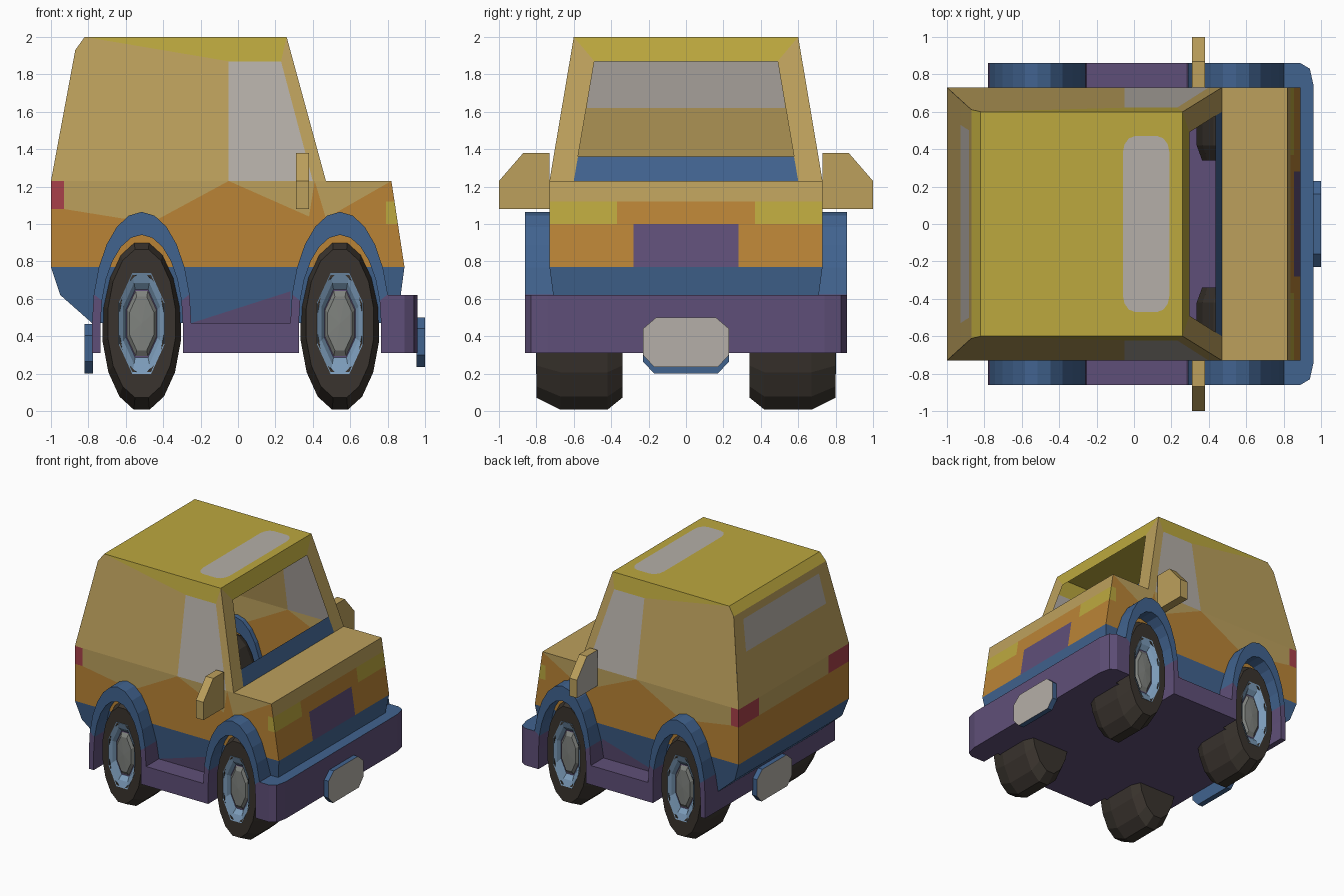
import bpy, bmesh
from math import sin, cos, pi
from mathutils import Vector

if "Cube" in bpy.data.objects:
    bpy.data.objects.remove(bpy.data.objects["Cube"])

COLORS = dict(tan="BCA05C", orange="BA8436", yellow="BCA83E", blue="41638F", purple="5F4F78",
              glass="B5AFA8", red="A8404A", tyre="3A342E", rim="7C9CBA", grey="7F827E")
MIRROR = (1, -1)
parts = {}          # name -> list of (points, colour)


def material(key):
    if key in bpy.data.materials:
        return bpy.data.materials[key]
    rgb = [int(COLORS[key][i:i + 2], 16) / 255 for i in (0, 2, 4)]
    mat = bpy.data.materials.new(key)
    mat.diffuse_color = [((c + 0.055) / 1.055) ** 2.4 for c in rgb] + [1]
    mat.use_nodes = True
    mat.node_tree.nodes["Principled BSDF"].inputs["Base Color"].default_value = mat.diffuse_color
    return mat


def add(name, pts, col):
    parts.setdefault(name, []).append((pts, col))


def finish(name, center=None):
    """Turn the collected faces into an object; orient from a centre or by closed volume."""
    bm = bmesh.new()
    used = []
    for pts, col in parts.pop(name):
        if col not in used:
            used.append(col)
        pts = [Vector(p) for p in pts]
        f = bm.faces.new([bm.verts.new(p) for p in pts])
        f.material_index = used.index(col)
        f.normal_update()
        if center and f.normal.dot(f.calc_center_median() - Vector(center)) < 0:
            f.normal_flip()
    bmesh.ops.remove_doubles(bm, verts=bm.verts, dist=0.0004)
    if not center:
        bmesh.ops.recalc_face_normals(bm, faces=bm.faces)
    me = bpy.data.meshes.new(name)
    bm.to_mesh(me)
    bm.free()
    for col in used:
        me.materials.append(material(col))
    bpy.context.collection.objects.link(bpy.data.objects.new(name, me))


def prism(name, outline, a, b, to3d, caps, side):
    """Extrude a 2D outline from a to b; side is a colour or a function of the edge midpoint."""
    add(name, [to3d(p, a) for p in outline], caps[0])
    add(name, [to3d(p, b) for p in outline], caps[1])
    for p, q in zip(outline, outline[1:] + outline[:1]):
        add(name, [to3d(p, a), to3d(q, a), to3d(q, b), to3d(p, b)], side)


def half_width(z):
    if z > 1.23:
        return 0.73 - 0.13 * (z - 1.23) / 0.77
    return 0.73 if z >= 0.77 else 0.73 - 0.04 * (0.77 - z) / 0.3


def side(name, pts, col, off=0):
    for s in MIRROR:
        add(name, [(x, s * (half_width(z) + off), z) for x, z in pts], col)


def across(name, p, q, col, inner=None, mid=None):
    """Strip across the car between two profile points, optionally with a middle panel."""
    (x0, z0), (x1, z1) = p, q
    w0, w1 = half_width(z0), half_width(z1)
    if inner is None:
        add(name, [(x0, -w0, z0), (x0, w0, z0), (x1, w1, z1), (x1, -w1, z1)], col)
        return
    i0, i1 = inner
    for s in MIRROR:
        add(name, [(x0, s * i0, z0), (x0, s * w0, z0), (x1, s * w1, z1), (x1, s * i1, z1)], col)
    add(name, [(x0, -i0, z0), (x0, i0, z0), (x1, i1, z1), (x1, -i1, z1)], mid)


# Body sides: lower panels, tail lamps, headlamp corners and skirt
B = "body_shell"
side(B, [(-1, .77), (.89, .77), (.855, 1), (.79, 1), (.79, 1.12), (.837, 1.12), (.82, 1.23),
         (.47, 1.03), (.41, 1.23), (.38, 1.04), (-.05, 1.23), (-.42, 1.03), (-.62, 1.03),
         (-.93, 1.08), (-1, 1.08)], "orange")
side(B, [(-.93, 1.08), (-.62, 1.03), (-.42, 1.03), (-.05, 1.23), (-.93, 1.23)], "tan")
side(B, [(-.05, 1.23), (.38, 1.04), (.41, 1.23)], "tan")
side(B, [(.41, 1.23), (.47, 1.03), (.82, 1.23)], "tan")
side(B, [(-1, 1.08), (-.93, 1.08), (-.93, 1.23), (-1, 1.23)], "red")
side(B, [(.79, 1), (.855, 1), (.837, 1.12), (.79, 1.12)], "yellow")
side(B, [(-1, .77), (-.95, .62), (-.78, .47), (.81, .47), (.87, .62), (.89, .77)], "blue")
side(B, [(.28, .47), (.28, .64), (-.25, .47)], "purple", 0.002)

# Cabin sides with windows
side(B, [(-1, 1.23), (-.05, 1.23), (-.05, 1.87), (-.82, 2), (-.87, 1.93)], "tan")
side(B, [(-.82, 2), (-.05, 1.87), (.23, 1.87), (.26, 2)], "yellow")
side(B, [(-.05, 1.23), (.40, 1.23), (.23, 1.87), (-.05, 1.87)], "glass")
side(B, [(.40, 1.23), (.47, 1.23), (.26, 2), (.23, 1.87)], "tan")

# Nose, grille, headlamps and hood
across(B, (.87, .62), (.89, .77), "blue")
across(B, (.89, .77), (.855, 1), "orange", (.28, .28), "purple")
across(B, (.855, 1), (.837, 1.12), "yellow", (.37, .37), "orange")
across(B, (.837, 1.12), (.82, 1.23), "tan")
across(B, (.82, 1.23), (.47, 1.23), "tan")

# Roof and tail, from top to bottom
across(B, (.26, 2), (-.82, 2), "yellow")
across(B, (-.82, 2), (-.87, 1.93), "yellow")
across(B, (-.87, 1.93), (-.881, 1.87), "tan")
across(B, (-.881, 1.87), (-.928, 1.62), "tan", (.50, .53), "glass")
across(B, (-.928, 1.62), (-1, 1.23), "tan")
across(B, (-1, 1.23), (-1, 1.08), "red", (.46, .46), "tan")
across(B, (-1, 1.08), (-1, .77), "orange")
across(B, (-1, .77), (-.95, .62), "blue")
across(B, (-.95, .62), (-.78, .47), "blue")


# Open windscreen frame and blue cowl strip
def screen(y, z):
    return (.47 - .21 * (z - 1.23) / .77, y, z)


for s in MIRROR:
    add(B, [screen(s * y, z) for y, z in ((.73, 1.23), (.6, 1.23), (.49, 1.87), (.6, 2))], "tan")
add(B, [screen(y, z) for y, z in ((-.6, 2), (.6, 2), (.49, 1.87), (-.49, 1.87))], "yellow")
add(B, [screen(y, z) for y, z in ((-.6, 1.23), (.6, 1.23), (.578, 1.36), (-.578, 1.36))], "blue")
finish(B, (-.1, 0, .95))

# Sunroof with rounded ends
corner = [(.065 + sx * (.06 + .065 * cos(t)), sy * (.38 + .09 * sin(t)))
          for sx, sy, ts in ((1, 1, (0, 1, 2, 3)), (-1, 1, (3, 2, 1, 0)),
                             (-1, -1, (0, 1, 2, 3)), (1, -1, (3, 2, 1, 0)))
          for t in [k * pi / 6 for k in ts]]
add("sunroof", [(x, y, 2.002) for x, y in corner], "glass")
finish("sunroof", (0, 0, 1))

# Floor with rear panel
add("floor", [(-.78, -.7, .31), (.81, -.7, .31), (.81, .7, .31), (-.78, .7, .31)], "purple")
add("floor", [(-.78, -.86, .31), (-.78, .86, .31), (-.78, .86, .47), (-.78, -.86, .47)], "purple")
finish("floor", (0, 0, .4))

# Front bumper
bumper = [(.8, .86), (.89, .86), (.94, .83), (.96, .74), (.96, -.74), (.94, -.83), (.89, -.86), (.8, -.86)]
prism("front_bumper", bumper, .31, .62, lambda p, z: (p[0], p[1], z), ("purple", "blue"), "purple")
finish("front_bumper")

# Sills, wheel arches and wheels
AXLES = (("rear", -.515), ("front", .545))
for s, hand in zip(MIRROR, ("left", "right")):
    name = hand + "_sill"
    prism(name, [(-.26, .31), (.29, .31), (.29, .47), (-.26, .47)], s * .69, s * .86,
          lambda p, y: (p[0], y, p[1]), ("purple", "purple"), "purple")
    finish(name)

    for axle, cx in AXLES:
        name = f"{axle}_{hand}_arch"
        angles = [k * pi / 12 for k in range(13)]
        outer = [(.265, .31)] + [(.265 * cos(t), .47 + .595 * sin(t)) for t in angles] + [(-.265, .31)]
        inner = [(.22, .31)] + [(.22 * cos(t), .467 + .475 * sin(t)) for t in angles] + [(-.22, .31)]
        for i in range(len(outer) - 1):
            o, p, q, r = [(cx + x, z) for x, z in (outer[i], outer[i + 1], inner[i + 1], inner[i])]
            col = "blue" if (o[1] + p[1]) / 2 > .55 else "purple"
            for a, b, c, d in ((o, p, q, r),):
                add(name, [(v[0], s * .86, v[1]) for v in (a, b, c, d)], col)
                add(name, [(v[0], s * .69, v[1]) for v in (a, b, c, d)], col)
            for a, b in ((o, p), (q, r)):
                add(name, [(a[0], s * .86, a[1]), (b[0], s * .86, b[1]),
                           (b[0], s * .69, b[1]), (a[0], s * .69, a[1])], col)
        for k in (0, -1):
            (xo, z), (xi, _) = outer[k], inner[k]
            add(name, [(cx + xo, s * .86, z), (cx + xi, s * .86, z),
                       (cx + xi, s * .69, z), (cx + xo, s * .69, z)], "purple")
        finish(name)

        # Each lathe profile is (y, radius, colour of the band leading to it)
        lathes = (("tyre", 16, [(.34, 0, ""), (.34, .86, "tyre"), (.42, 1, "tyre"), (.67, 1, "tyre"),
                                (.80, .86, "tyre"), (.80, .57, "tyre"), (.74, .55, "tyre"), (.74, 0, "tyre")]),
                  ("rim", 8, [(.74, .62, ""), (.803, .62, "rim"), (.785, .5, "rim"), (.755, .42, "rim"),
                              (.755, .40, "purple"), (.775, .33, "grey"), (.78, 0, "grey")]))
        for kind, n, prof in lathes:
            name = f"{axle}_{hand}_{kind}"

            def ring(y, r, k):
                t = 2 * pi * (k + .5) / n
                return (cx + .214 * r * cos(t), s * y, .468 + .47 * r * sin(t))
            for (y0, r0, _), (y1, r1, col) in zip(prof, prof[1:]):
                for k in range(n):
                    quad = [ring(y0, r0, k), ring(y0, r0, k + 1), ring(y1, r1, k + 1), ring(y1, r1, k)]
                    if r0 == 0:
                        quad.pop(0)
                    elif r1 == 0:
                        quad.pop()
                    add(name, quad, col)
            finish(name)

    # Door mirror: grey glass faces the rear
    name = hand + "_door_mirror"
    prism(name, [(.73, 1.08), (.73, 1.38), (.87, 1.38), (1, 1.23), (1, 1.08)], .31, .38,
          lambda p, x: (x, s * p[0], p[1]), ("glass", "tan"), "tan")
    finish(name)

# Front and rear plates
plate = [(.16, .5), (.23, .44), (.23, .3), (.17, .235), (-.17, .235), (-.23, .3), (-.23, .44), (-.16, .5)]
for name, x0, x1, dz in (("front_plate", .955, 1, 0), ("rear_plate", -.775, -.82, -.035)):
    prism(name, plate, x0, x1, lambda p, x: (x, p[0], p[1] + dz), ("blue", "glass"), "blue")
    finish(name)
